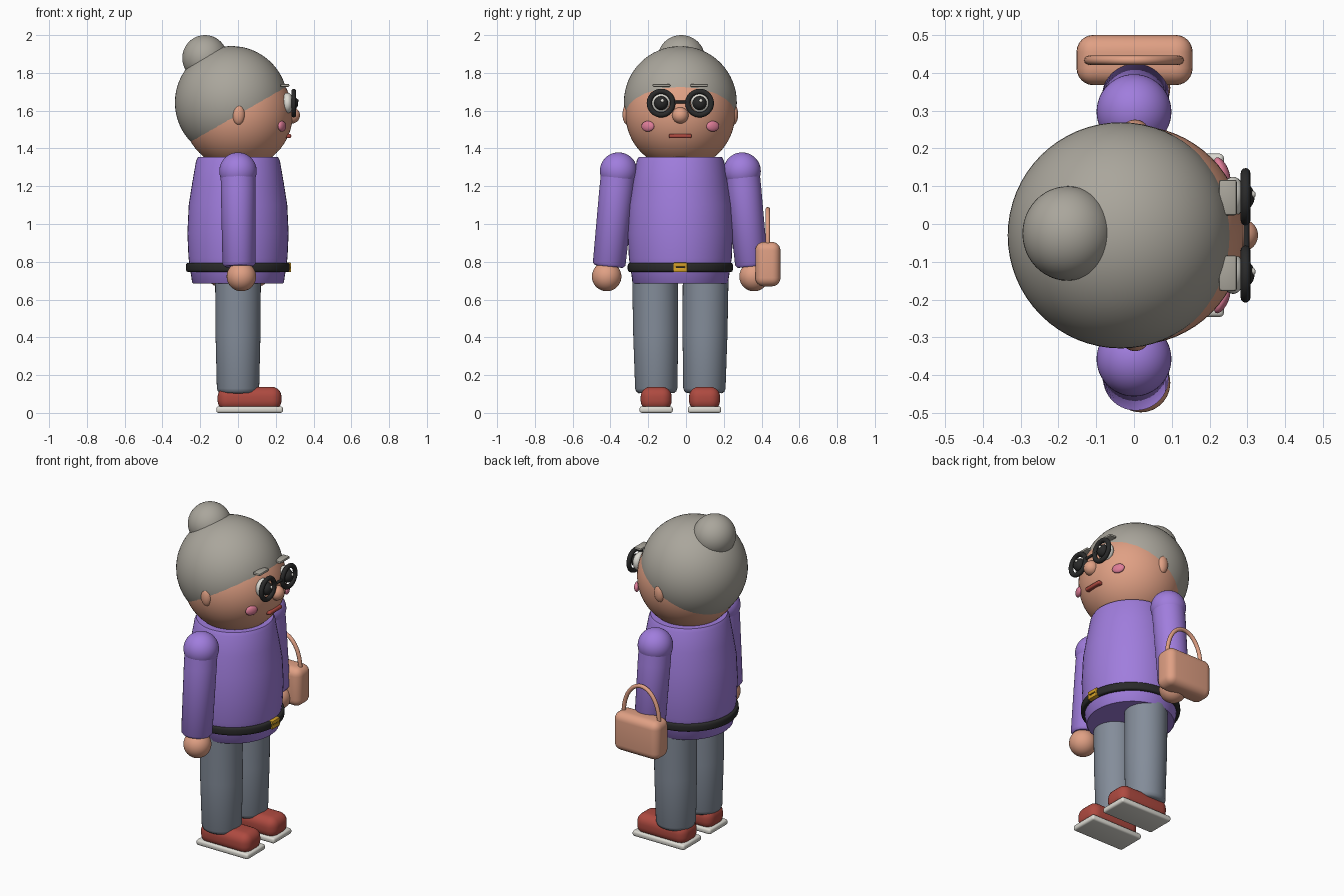
import bpy, bmesh, math
from mathutils import Vector, Matrix

if "Cube" in bpy.data.objects:
    bpy.data.objects.remove(bpy.data.objects["Cube"])

Y0 = -0.03  # the figure stands slightly off centre because of the bag


def mat(name, r, g, b):
    lin = lambda c: (c / 255 / 12.92) if c < 11 else ((c / 255 + 0.055) / 1.055) ** 2.4
    m = bpy.data.materials.new(name)
    m.diffuse_color = (lin(r), lin(g), lin(b), 1)
    m.use_nodes = True
    m.node_tree.nodes["Principled BSDF"].inputs["Base Color"].default_value = m.diffuse_color
    return m


SKIN = mat("skin", 224, 160, 132)
PURPLE = mat("purple", 160, 125, 221)
HAIR = mat("hair_grey", 170, 166, 156)
TROUSER = mat("trouser_grey", 132, 141, 154)
RED = mat("brick_red", 174, 74, 64)
WHITE = mat("off_white", 222, 220, 212)
BLACK = mat("black", 42, 42, 42)
PINK = mat("pink", 222, 125, 152)
GOLD = mat("gold", 212, 160, 40)


def finish(bm, name, m, smooth=40):
    bmesh.ops.recalc_face_normals(bm, faces=bm.faces[:])
    me = bpy.data.meshes.new(name)
    bm.to_mesh(me)
    bm.free()
    me.materials.append(m)
    ob = bpy.data.objects.new(name, me)
    bpy.context.collection.objects.link(ob)
    bpy.ops.object.select_all(action='DESELECT')
    ob.select_set(True)
    bpy.context.view_layer.objects.active = ob
    bpy.ops.object.shade_smooth_by_angle(angle=math.radians(smooth))
    return ob


def ball(name, m, loc, r, rot=(0, 0, 0), seg=48):
    r = r if isinstance(r, tuple) else (r, r, r)
    bm = bmesh.new()
    bmesh.ops.create_uvsphere(bm, u_segments=seg, v_segments=seg // 2, radius=1)
    ob = finish(bm, name, m)
    ob.location, ob.scale, ob.rotation_euler = loc, r, rot
    return ob


def box(name, m, lo, hi, bevel=0.0, seg=4):
    bm = bmesh.new()
    bmesh.ops.create_cube(bm, size=1)
    for v in bm.verts:
        v.co = Vector([(a + b) / 2 + c * (b - a) for a, b, c in zip(lo, hi, v.co)])
    if bevel:
        bmesh.ops.bevel(bm, geom=bm.edges[:], offset=bevel, segments=seg,
                        profile=0.5, affect='EDGES')
    return finish(bm, name, m)


def lathe(name, m, profile, a=(0, 0, 0), axis=(0, 0, 1), yscale=1.0, closed=False, n=48):
    """Revolve (radius, height) points about an axis starting at a."""
    bm = bmesh.new()
    q = Vector((0, 0, 1)).rotation_difference(Vector(axis))
    rings = []
    for r, h in profile:
        rings.append([bm.verts.new(Vector(a) + q @ Vector((
            r * math.cos(2 * math.pi * i / n), yscale * r * math.sin(2 * math.pi * i / n), h)))
            for i in range(n)])
    pairs = list(zip(rings, rings[1:])) + ([(rings[-1], rings[0])] if closed else [])
    for p, s in pairs:
        for i in range(n):
            j = (i + 1) % n
            bm.faces.new((p[i], p[j], s[j], s[i]))
    if not closed:
        bm.faces.new(rings[0])
        bm.faces.new(rings[-1])
    return finish(bm, name, m)


def tube(name, m, pts, r, n=10):
    cu = bpy.data.curves.new(name, 'CURVE')
    cu.dimensions = '3D'
    cu.bevel_depth, cu.bevel_resolution = r, 4
    cu.use_fill_caps = True
    sp = cu.splines.new('POLY')
    sp.points.add(len(pts) - 1)
    for p, c in zip(sp.points, pts):
        p.co = (*c, 1)
    sp.use_smooth = True
    cu.materials.append(m)
    ob = bpy.data.objects.new(name, cu)
    bpy.context.collection.objects.link(ob)
    return ob


# head, hair and bun
ball("head", SKIN, (0, Y0, 1.582), 0.29, seg=64)
ball("hair", HAIR, (-0.035, Y0, 1.643), 0.299, seg=64)
ball("hair_bun", HAIR, (-0.175, Y0 + 0.005, 1.878), (0.12, 0.125, 0.122))
ball("nose", SKIN, (0.285, Y0, 1.575), 0.043)
box("mouth", RED, (0.24, Y0 - 0.06, 1.455), (0.282, Y0 + 0.06, 1.477), 0.008, 3)

# torso: jumper turned from a profile
lathe("jumper", PURPLE, [(0.238, 0.685), (0.243, 0.69), (0.262, 0.82), (0.268, 0.95),
                         (0.261, 1.1), (0.242, 1.22), (0.222, 1.335), (0.212, 1.355)],
      (0, Y0, 0), yscale=1.04)

# belt with rounded rim and buckle
belt = [(0.26 + 0.016 * math.copysign(abs(math.cos(t)) ** 0.6, math.cos(t)),
         0.77 + 0.024 * math.copysign(abs(math.sin(t)) ** 0.6, math.sin(t)))
        for t in [2 * math.pi * (k + 0.5) / 16 for k in range(16)]]
lathe("belt", BLACK, belt, (0, Y0, 0), yscale=1.01, closed=True, n=64)
for z in (0.756, 0.784):
    box("buckle_bar", GOLD, (0.255, Y0 - 0.037, z - 0.011), (0.281, Y0 + 0.037, z + 0.011), 0.004, 2)
for y in (-0.03, 0.03):
    box("buckle_side", GOLD, (0.255, Y0 + y - 0.007, 0.75), (0.28, Y0 + y + 0.007, 0.79), 0.003, 2)

for s in (-1, 1):
    # face details
    ball("ear", SKIN, (0.003, Y0 + s * 0.28, 1.58), (0.033, 0.026, 0.055), seg=32)
    ball("cheek", PINK, (0.233, Y0 + s * 0.172, 1.517), (0.016, 0.037, 0.028),
         (0, 0, s * 0.45), seg=32)
    box("eyebrow", HAIR, (0.225, Y0 + s * 0.1 - 0.047, 1.726),
        (0.272, Y0 + s * 0.1 + 0.047, 1.741), 0.006, 2)
    eye = Vector((0, Y0 + s * 0.102, 1.64))
    ball("eye_white", WHITE, eye + Vector((0.262, 0, 0)), (0.032, 0.053, 0.055), seg=32)
    ball("pupil", BLACK, eye + Vector((0.287, 0, 0)), (0.032, 0.037, 0.037), seg=32)
    ball("eye_glint", WHITE, eye + Vector((0.312, 0.006, 0.012)), 0.01, seg=16)

    # glasses rim
    rim = [(0.062 + 0.014 * math.cos(t), 0.013 * math.sin(t))
           for t in [2 * math.pi * k / 12 for k in range(12)]]
    lathe("glasses_rim", BLACK, rim, eye + Vector((0.295, 0, 0)), (1, 0, 0), closed=True)

    # arm: shoulder, sleeve, hand
    top, end = Vector((0, Y0 + s * 0.327, 1.28)), Vector((0.005, Y0 + s * 0.378, 0.775))
    d = end - top
    ball("shoulder", PURPLE, top, 0.099)
    L = d.length
    lathe("sleeve", PURPLE, [(0.092, 0), (0.092, 0.1), (0.087, L - 0.014), (0.075, L)], top, d)
    ball("hand", SKIN, (0.018, Y0 + s * 0.39, 0.722), 0.078)

    # leg
    a, b = Vector((0, Y0 + s * 0.134, 0.72)), Vector((0, Y0 + s * 0.127, 0.105))
    d = b - a
    L = d.length
    lathe("trouser_leg", TROUSER, [(0.121, 0), (0.119, 0.3), (0.112, L - 0.025),
                                   (0.106, L - 0.008), (0.094, L)], a, d)

    # shoe and sole
    y = Y0 + s * 0.128
    box("shoe", RED, (-0.108, y - 0.082, 0.012), (0.23, y + 0.082, 0.138), 0.052, 6)
    box("sole", WHITE, (-0.115, y - 0.088, 0.0), (0.238, y + 0.088, 0.034), 0.012, 3)

tube("glasses_bridge", BLACK, [(0.297, Y0 - 0.05, 1.645), (0.297, Y0 + 0.05, 1.645)], 0.008)

# handbag with arched handle
box("handbag", SKIN, (-0.152, 0.367, 0.67), (0.155, 0.5, 0.905), 0.045, 6)
tube("handbag_handle", SKIN,
     [(0.12 * math.cos(t), 0.433, 0.89 + 0.188 * math.sin(t))
      for t in [math.pi * k / 24 for k in range(25)]], 0.012)
